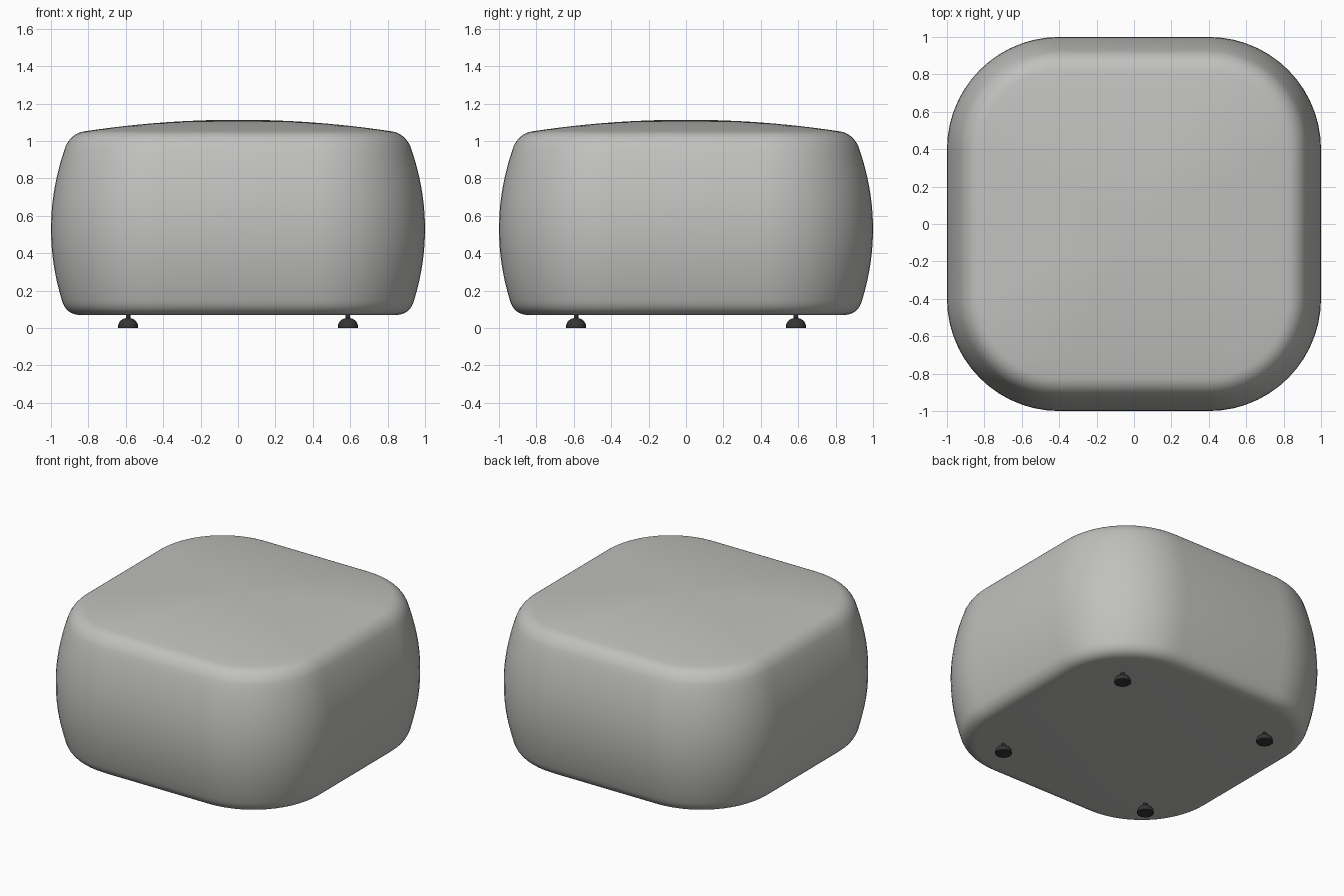
import bpy
import bmesh
from math import sin, cos, pi, radians
from mathutils import Vector

cube = bpy.data.objects.get("Cube")
if cube:
    bpy.data.objects.remove(cube, do_unlink=True)


def material(name, colour):
    m = bpy.data.materials.new(name)
    m.use_nodes = True
    m.diffuse_color = colour
    m.node_tree.nodes["Principled BSDF"].inputs["Base Color"].default_value = colour
    return m


def finish(name, bm, mat, angle):
    bmesh.ops.recalc_face_normals(bm, faces=bm.faces)
    mesh = bpy.data.meshes.new(name)
    bm.to_mesh(mesh)
    bm.free()
    mesh.materials.append(mat)
    obj = bpy.data.objects.new(name, mesh)
    bpy.context.collection.objects.link(obj)
    bpy.ops.object.select_all(action="DESELECT")
    obj.select_set(True)
    bpy.context.view_layer.objects.active = obj
    bpy.ops.object.shade_smooth_by_angle(angle=radians(angle))
    return obj


def loft(bm, rings):
    """Skin closed rings of points, capping both ends."""
    rows = [[bm.verts.new(p) for p in ring] for ring in rings]
    n = len(rows[0])
    for a, b in zip(rows, rows[1:]):
        for i in range(n):
            j = (i + 1) % n
            bm.faces.new((a[i], a[j], b[j], b[i]))
    bm.faces.new(rows[0][::-1])
    bm.faces.new(rows[-1])


def rounded_square(half, z, scale=1.0, flat=0.4, steps=14):
    """Ring with straight sides and quarter-round corners."""
    r = half - flat
    pts = []
    for q in range(4):
        cx = flat if q in (0, 3) else -flat
        cy = flat if q < 2 else -flat
        for i in range(steps + 1):
            a = (q + i / steps) * pi / 2
            pts.append(Vector(((cx + r * cos(a)) * scale, (cy + r * sin(a)) * scale, z)))
    return pts


def curve(p0, p1, p2, n=8):
    """Quadratic fillet between two profile points."""
    p0, p1, p2 = Vector(p0), Vector(p1), Vector(p2)
    return [p0 * (1 - t) ** 2 + p1 * 2 * t * (1 - t) + p2 * t * t
            for t in (i / n for i in range(n + 1))]


fabric = material("light grey fabric", (0.53, 0.53, 0.515, 1))
rubber = material("black plastic", (0.035, 0.035, 0.035, 1))

# Cushion body: bottom fillet, bulging wall, top fillet
low, high, belly = 0.15, 0.97, 0.53


def wall(z):
    return 1 - 0.4 * (z - belly) ** 2


profile = curve((0.84, 0.07), (0.92, 0.07), (wall(low), low))
for i in range(1, 16):
    z = low + (high - low) * i / 16
    profile.append(Vector((wall(z), z)))
profile += curve((wall(high), high), (0.89, 1.042), (0.82, 1.052))
rings = [rounded_square(x, z) for x, z in profile]

# Gently crowned seat top
for i in range(1, 12):
    s = 1 - i / 12
    rings.append(rounded_square(0.82, 1.052 + 0.062 * (1 - s * s), s))
bm = bmesh.new()
loft(bm, rings)
finish("pouf_body", bm, fabric, 40)

# Feet: domed pads on short stems
foot_profile = [(0.053, 0.0), (0.053, 0.01)]
foot_profile += [(0.053 * cos(a), 0.01 + 0.045 * sin(a))
                 for a in (i * pi / 16 for i in range(1, 7))]
foot_profile += [(0.012, 0.053), (0.012, 0.08)]
for side, x in (("left", 0.588), ("right", -0.588)):
    for end, y in (("front", -0.588), ("back", 0.588)):
        bm = bmesh.new()
        loft(bm, [[(x + r * cos(k * pi / 10), y + r * sin(k * pi / 10), z)
                   for k in range(20)] for r, z in foot_profile])
        finish(f"{end}_{side}_foot", bm, rubber, 35)
